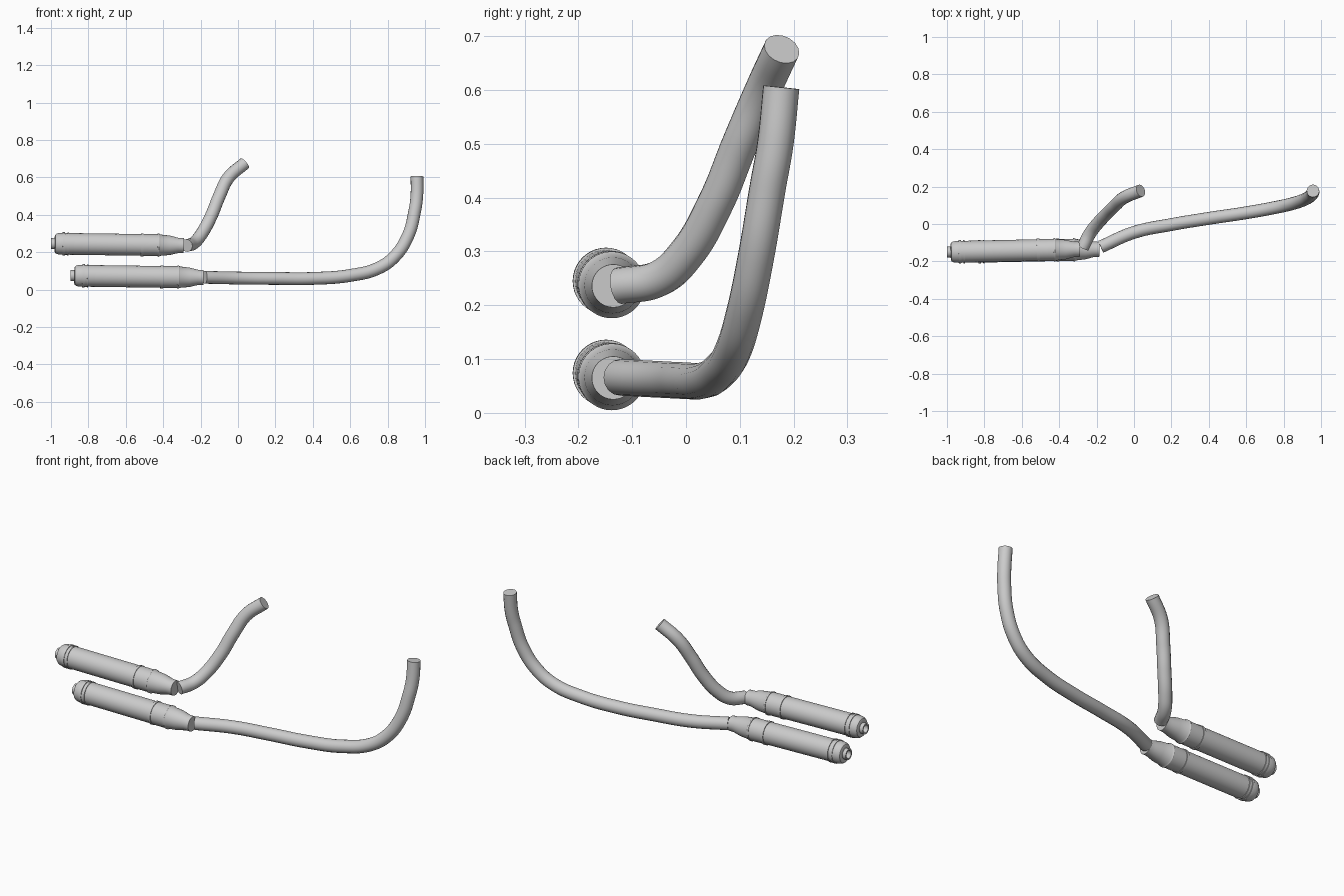
import bpy, bmesh, math
from mathutils import Vector

if "Cube" in bpy.data.objects:
    bpy.data.objects.remove(bpy.data.objects["Cube"], do_unlink=True)

metal = bpy.data.materials.new("light_grey_metal")
metal.use_nodes = True
GREY = (0.6, 0.6, 0.6, 1)
metal.diffuse_color = GREY
metal.node_tree.nodes["Principled BSDF"].inputs["Base Color"].default_value = GREY


def finish(obj):
    bpy.ops.object.select_all(action="DESELECT")
    obj.select_set(True)
    bpy.context.view_layer.objects.active = obj
    if obj.type == "CURVE":
        bpy.ops.object.convert(target="MESH")
        obj = bpy.context.object
    bpy.ops.object.shade_smooth_by_angle(angle=math.radians(32))


# Silencer outline: (distance from outlet, radius)
OUTLINE = [
    (.04, 0), (.04, .021), (0, .021), (0, .029), (.02, .029),
    (.02, .042), (.023, .049), (.032, .055), (.048, .058),
    (.062, .0585), (.062, .062), (.075, .062), (.075, .0585),
    (.088, .0585), (.088, .062), (.094, .062), (.094, .058),
    (.48, .058), (.48, .062), (.495, .062), (.495, .059),
    (.57, .059), (.57, .062), (.578, .062), (.585, .057),
    (.635, .052), (.68, .041), (.71, .04), (.71, 0),
]


def silencer(name, start, end):
    bm = bmesh.new()
    verts = [bm.verts.new((r, 0, t)) for t, r in OUTLINE]
    edges = [bm.edges.new(pair) for pair in zip(verts, verts[1:])]
    bmesh.ops.spin(bm, geom=verts + edges, cent=(0, 0, 0), axis=(0, 0, 1),
                   angle=math.tau, steps=40, use_duplicate=False)
    bmesh.ops.remove_doubles(bm, verts=bm.verts, dist=.0001)
    bmesh.ops.recalc_face_normals(bm, faces=bm.faces)
    mesh = bpy.data.meshes.new(name)
    bm.to_mesh(mesh)
    bm.free()
    mesh.materials.append(metal)
    obj = bpy.data.objects.new(name, mesh)
    bpy.context.collection.objects.link(obj)
    obj.location = start
    axis = Vector(end) - Vector(start)
    obj.rotation_euler = axis.to_track_quat("Z", "Y").to_euler()
    finish(obj)


def pipe(name, points, radius):
    curve = bpy.data.curves.new(name, "CURVE")
    curve.dimensions = "3D"
    curve.bevel_depth = radius
    curve.bevel_resolution = 6
    curve.resolution_u = 10
    curve.use_fill_caps = True
    spline = curve.splines.new("BEZIER")
    spline.bezier_points.add(len(points) - 1)
    for bp, co in zip(spline.bezier_points, points):
        bp.co = co
        bp.handle_left_type = bp.handle_right_type = "AUTO"
    curve.materials.append(metal)
    obj = bpy.data.objects.new(name, curve)
    bpy.context.collection.objects.link(obj)
    finish(obj)


# Two matching silencers
silencer("upper_silencer", (-1, -.15, .246), (-.29, -.135, .236))
silencer("lower_silencer", (-.895, -.15, .075), (-.185, -.135, .065))

# Short header pipe sweeping up
pipe("upper_header_pipe", [
    (-.274, -.125, .236), (-.235, -.05, .25), (-.197, 0, .295),
    (-.145, .055, .39), (-.1, .1, .5), (-.05, .143, .6),
    (.036, .178, .676)], .034)

# Long header pipe running across and turning up
pipe("lower_header_pipe", [
    (-.178, -.122, .066), (0, -.045, .062), (.2, -.003, .06),
    (.4, .03, .06), (.6, .06, .076), (.75, .087, .115),
    (.84, .107, .18), (.91, .13, .29), (.945, .152, .42),
    (.956, .166, .5), (.957, .177, .605)], .034)
